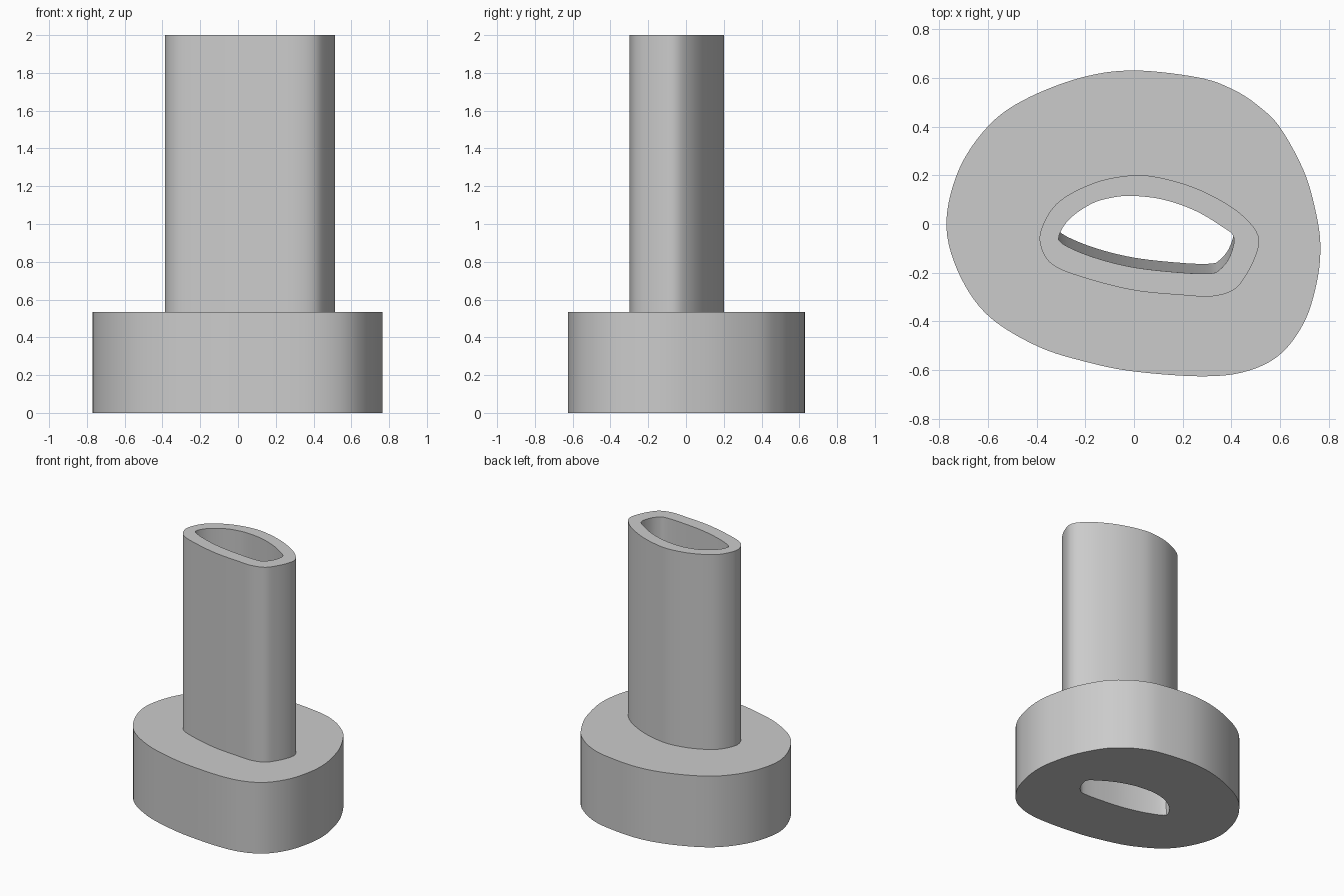
import bpy
import bmesh
import math
from mathutils import Vector

default_cube = bpy.data.objects.get("Cube")
if default_cube:
    bpy.data.objects.remove(default_cube, do_unlink=True)

HEIGHT = 2.0
FLANGE_TOP = 0.535
BORE_LEAN = 0.04
SEGMENTS = 144
CENTRE = Vector((0.05, -0.05))

# Control points of the three freeform outlines, in hundredths
FLANGE = [(0, 63), (27, 60), (41, 55), (51, 48.5), (60, 39.5), (70, 21), (75, 3),
          (76.5, -10), (75, -24), (70, -40), (60, -53.5), (46, -60.5), (28, -62.5),
          (0, -60.5), (-20, -56.5), (-40, -50), (-60, -37.5), (-72, -20), (-77, 0),
          (-72, 22), (-60, 40), (-45, 51), (-22, 60)]
NECK = [(0, 20), (13, 18.5), (27, 14), (40, 7), (48, 0), (51.3, -6), (50, -13),
        (46, -21), (41, -27), (32, -29.7), (20, -29.2), (0, -27.2), (-20, -22.2),
        (-33, -17), (-38, -10), (-38, -2), (-31, 9), (-16, 17)]
BORE = [(0, 11.5), (12, 10), (25, 5.5), (36, -1), (41, -5.5), (39, -14), (34.5, -19.3),
        (31, -20.3), (20, -20), (0, -17.8), (-17, -13.5), (-29.5, -8), (-30.5, -4),
        (-26, 2.5), (-17, 8.5), (-8, 11)]


def spline(points, steps=16):
    """Closed Catmull-Rom curve through the control points."""
    pts = [Vector(p) / 100 for p in points]
    count = len(pts)
    curve = []
    for i in range(count):
        a, b, c, d = (pts[(i + k) % count] for k in (-1, 0, 1, 2))
        for s in range(steps):
            t = s / steps
            curve.append(b + (c - a) * t / 2
                         + (a - b * 2.5 + c * 2 - d / 2) * t ** 2
                         + (b * 1.5 - a / 2 - c * 1.5 + d / 2) * t ** 3)
    return curve


def outline(points):
    """Resample an outline at even angles so that all outlines line up."""
    curve = [p - CENTRE for p in spline(points)]
    result = []
    for i in range(SEGMENTS):
        angle = math.tau * i / SEGMENTS
        ray = Vector((math.cos(angle), math.sin(angle)))
        for p, q in zip(curve, curve[1:] + curve[:1]):
            side_p, side_q = ray.cross(p), ray.cross(q)
            if side_p >= 0 > side_q and ray.dot(p) > 0:
                hit = p.lerp(q, side_p / (side_p - side_q))
                result.append(CENTRE + hit)
                break
    return result


def ring(shape, z, shift=0.0):
    return [(p.x, p.y + shift, z) for p in shape]


def bore_ring(z):
    """The bore leans slightly towards the back as it goes down."""
    return ring(bore, z, BORE_LEAN * (1 - z / HEIGHT))


def skin(name, rings, material):
    """Join successive rings with quads."""
    bm = bmesh.new()
    loops = [[bm.verts.new(co) for co in r] for r in rings]
    for low, high in zip(loops, loops[1:]):
        for i in range(len(low)):
            j = (i + 1) % len(low)
            bm.faces.new((low[i], low[j], high[j], high[i]))
    mesh = bpy.data.meshes.new(name)
    bm.to_mesh(mesh)
    bm.free()
    mesh.materials.append(material)
    obj = bpy.data.objects.new(name, mesh)
    bpy.context.collection.objects.link(obj)
    bpy.ops.object.select_all(action='DESELECT')
    obj.select_set(True)
    bpy.context.view_layer.objects.active = obj
    bpy.ops.object.shade_smooth_by_angle(angle=math.radians(35))
    return obj


grey = bpy.data.materials.new("plain_grey")
grey.use_nodes = True
colour = (0.6, 0.6, 0.6, 1)
grey.diffuse_color = colour
grey.node_tree.nodes["Principled BSDF"].inputs["Base Color"].default_value = colour

flange, neck, bore = (outline(points) for points in (FLANGE, NECK, BORE))

# Base flange: lower bore wall, underside, outer wall and shoulder
skin("base_flange", [bore_ring(FLANGE_TOP), bore_ring(0), ring(flange, 0),
                     ring(flange, FLANGE_TOP), ring(neck, FLANGE_TOP)], grey)

# Neck tube: outer wall, rim and upper bore wall
skin("neck_tube", [ring(neck, FLANGE_TOP), ring(neck, HEIGHT),
                   bore_ring(HEIGHT), bore_ring(FLANGE_TOP)], grey)
